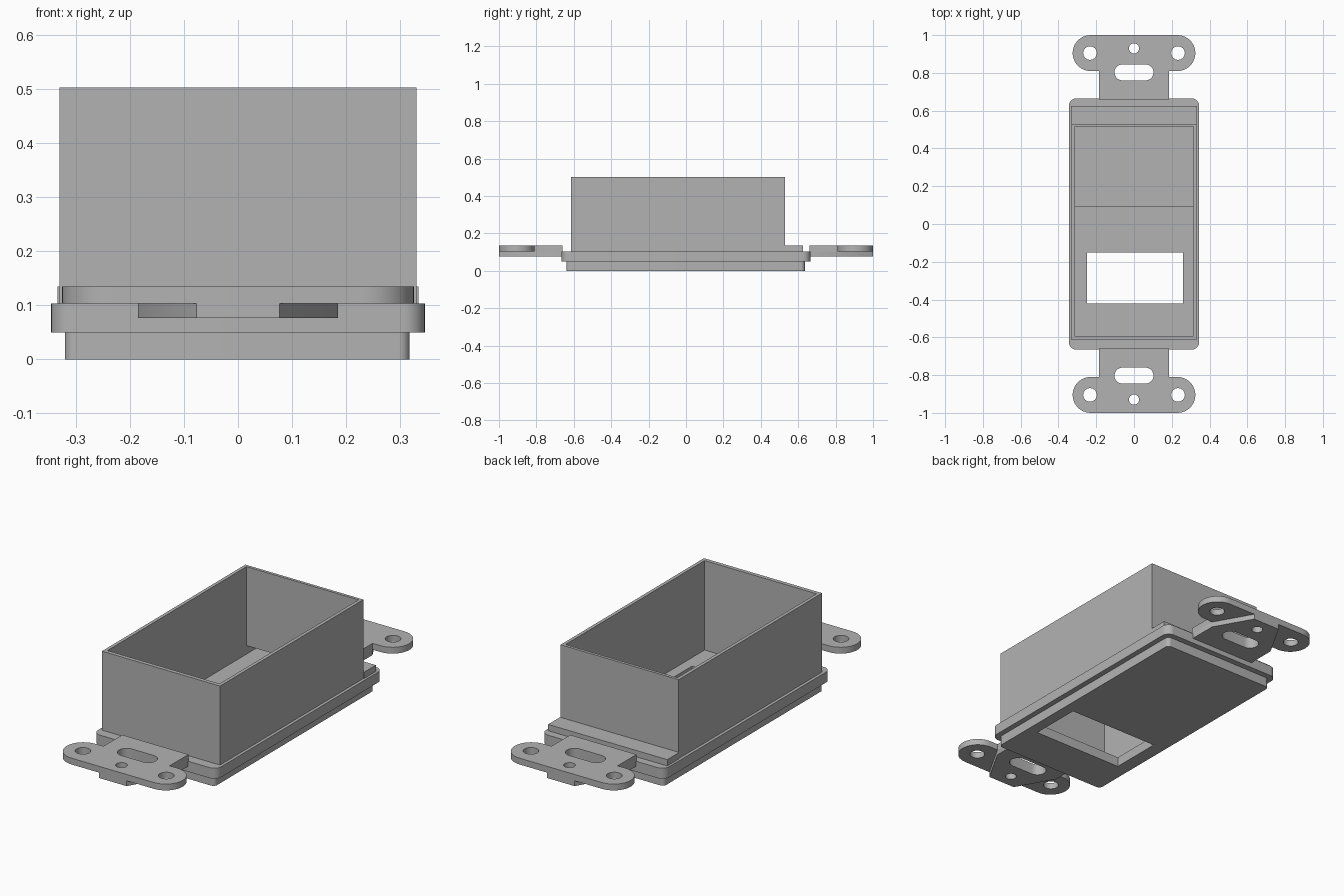
import bpy, bmesh
from math import pi, cos, sin, radians

if "Cube" in bpy.data.objects:
    bpy.data.objects.remove(bpy.data.objects["Cube"], do_unlink=True)

grey = bpy.data.materials.new("plain grey")
grey.use_nodes = True
grey.diffuse_color = (0.45, 0.45, 0.45, 1)
grey.node_tree.nodes["Principled BSDF"].inputs["Base Color"].default_value = grey.diffuse_color
parts = []


def arc(cx, cy, r, start, end, steps=10):
    span = end - start
    return [(cx + r * cos(radians(start + span * i / steps)),
             cy + r * sin(radians(start + span * i / steps))) for i in range(steps + 1)]


def rect(x0, x1, y0, y1, r=0.0):
    if r == 0:
        return [(x0, y0), (x1, y0), (x1, y1), (x0, y1)]
    return (arc(x1 - r, y0 + r, r, -90, 0) + arc(x1 - r, y1 - r, r, 0, 90)
            + arc(x0 + r, y1 - r, r, 90, 180) + arc(x0 + r, y0 + r, r, 180, 270))


def circle(x, y, r):
    return arc(x, y, r, 0, 360, 32)[:-1]


def slot(half, y0, y1):
    r = (y1 - y0) / 2
    c = (y0 + y1) / 2
    return arc(half - r, c, r, -90, 90, 16) + arc(r - half, c, r, 90, 270, 16)


def prism(name, outline, z0, z1):
    bm = bmesh.new()
    face = bm.faces.new([bm.verts.new((x, y, z0)) for x, y in outline])
    top = bmesh.ops.extrude_face_region(bm, geom=[face])["geom"]
    bmesh.ops.translate(bm, vec=(0, 0, z1 - z0),
                        verts=[v for v in top if isinstance(v, bmesh.types.BMVert)])
    bmesh.ops.recalc_face_normals(bm, faces=bm.faces)
    mesh = bpy.data.meshes.new(name)
    bm.to_mesh(mesh)
    bm.free()
    mesh.materials.append(grey)
    obj = bpy.data.objects.new(name, mesh)
    bpy.context.collection.objects.link(obj)
    return obj


def part(name, outline, z0, z1, holes=()):
    """Extruded plate with through holes."""
    obj = prism(name, outline, z0, z1)
    cutters = [prism("cutter", h, z0 - 0.1, z1 + 0.1) for h in holes]
    for c in cutters:
        mod = obj.modifiers.new("hole", "BOOLEAN")
        mod.operation = "DIFFERENCE"
        mod.solver = "EXACT"
        mod.object = c
    if cutters:
        bpy.context.view_layer.update()
        graph = bpy.context.evaluated_depsgraph_get()
        mesh = bpy.data.meshes.new_from_object(obj.evaluated_get(graph))
        obj.modifiers.clear()
        obj.data = mesh
        for c in cutters:
            bpy.data.objects.remove(c, do_unlink=True)
    parts.append(obj)


# Front face with its window, and the raised rear half of its inner floor
part("face_plate", rect(-0.32, 0.317, -0.64, 0.635, 0.02), 0, 0.05,
     [rect(-0.25, 0.26, -0.42, -0.15)])
part("rear_floor", rect(-0.313, 0.313, 0.09, 0.6), 0.05, 0.06)

# Rounded flange around the cavity
part("flange", rect(-0.345, 0.345, -0.665, 0.665, 0.04), 0.05, 0.103,
     [rect(-0.313, 0.313, -0.595, 0.6)])

# Open box walls and the low ledge behind them
part("box_walls", rect(-0.33, 0.33, -0.615, 0.53), 0.103, 0.502,
     [rect(-0.313, 0.313, -0.595, 0.515)])
part("back_ledge", rect(-0.333, 0.333, 0.53, 0.625), 0.103, 0.135)

# Mounting straps, one at each end
for side, s in (("front", -1), ("back", 1)):
    def flip(points):
        return [(x, s * y) for x, y in points]
    half = [(0.185, 0.66), (0.185, 0.81)] + arc(0.23, 0.905, 0.095, -90, 90, 20)
    ears = half + [(-x, y) for x, y in reversed(half)]
    rib = [(0.185, 0.66), (0.185, 0.81), (0.077, 1)]
    rib += [(-x, y) for x, y in reversed(rib)]
    centre = [flip(slot(0.103, 0.76, 0.845)), flip(circle(0, 0.93, 0.027))]
    screws = [flip(circle(x, 0.905, 0.036)) for x in (-0.233, 0.233)]
    part(side + "_strap", flip(ears), 0.103, 0.135, centre + screws)
    part(side + "_strap_rib", flip(rib), 0.076, 0.103, centre)

# Smooth the rounded walls, keep the edges sharp
bpy.ops.object.select_all(action="DESELECT")
for obj in parts:
    obj.select_set(True)
bpy.context.view_layer.objects.active = parts[0]
bpy.ops.object.shade_smooth_by_angle(angle=radians(30))
